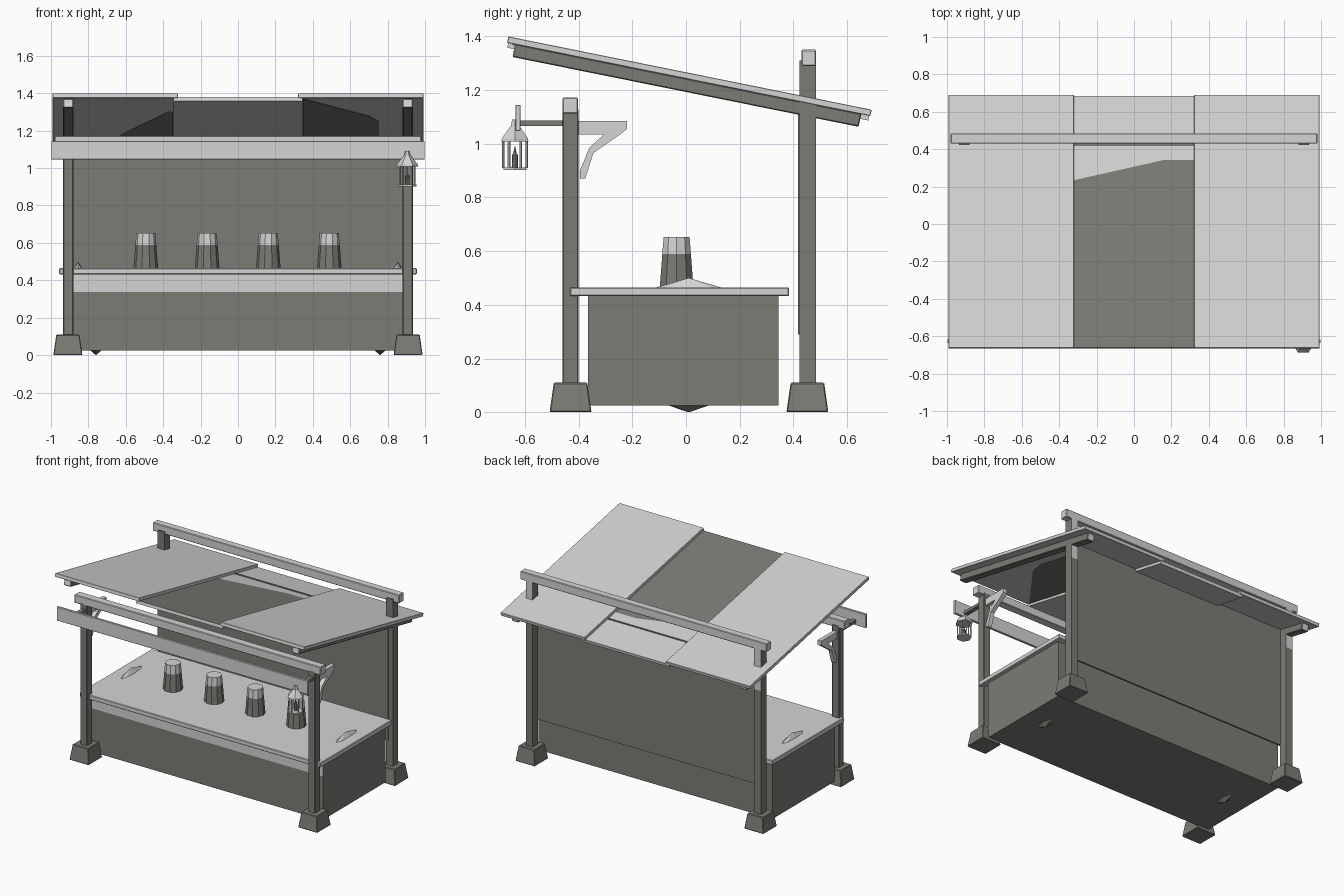
import bpy
import bmesh
import math
from mathutils import Matrix, Vector

cube = bpy.data.objects.get("Cube")
if cube:
    bpy.data.objects.remove(cube)


def material(name, rgb):
    m = bpy.data.materials.new(name)
    m.use_nodes = True
    m.diffuse_color = (*rgb, 1)
    m.node_tree.nodes["Principled BSDF"].inputs["Base Color"].default_value = (*rgb, 1)
    return m


MATS = [material("light grey", (0.66, 0.66, 0.66)),
        material("dark grey", (0.2, 0.2, 0.18))]
LIGHT, DARK = 0, 1


def finish(name, bm, mat=LIGHT, frame=None, bevel=0, rule=None):
    """Colour the faces by rule, place the part and make it an object."""
    bmesh.ops.recalc_face_normals(bm, faces=bm.faces)
    bm.normal_update()
    for f in bm.faces:
        f.material_index = rule(f.calc_center_median(), f.normal) if rule else mat
    if frame:
        bm.transform(frame)
    mesh = bpy.data.meshes.new(name)
    bm.to_mesh(mesh)
    bm.free()
    for m in MATS:
        mesh.materials.append(m)
    ob = bpy.data.objects.new(name, mesh)
    bpy.context.collection.objects.link(ob)
    if bevel:
        mod = ob.modifiers.new("edge", "BEVEL")
        mod.width = bevel
        mod.segments = 1
    return ob


def box(name, x, y, z, mat=LIGHT, frame=None, bevel=0.004, taper=1, cuts=(), rule=None):
    """Box from ranges; the top can be tapered and the sides cut by planes."""
    bm = bmesh.new()
    bmesh.ops.create_cube(bm, size=1)
    for v in bm.verts:
        t = taper if v.co.z > 0 else 1
        v.co = [(r[0] + r[1]) / 2 + c * (r[1] - r[0]) * s
                for r, c, s in zip((x, y, z), v.co, (t, t, 1))]
    for co, no in cuts:
        bmesh.ops.bisect_plane(bm, geom=bm.verts[:] + bm.edges[:] + bm.faces[:],
                               plane_co=co, plane_no=no)
    return finish(name, bm, mat, frame, bevel, rule)


def prism(name, pts, depth, mat=LIGHT, frame=None):
    """Extrude a flat outline along its local z."""
    bm = bmesh.new()
    f = bm.faces.new([bm.verts.new((a, b, 0)) for a, b in pts])
    ext = bmesh.ops.extrude_face_region(bm, geom=[f])["geom"]
    bmesh.ops.translate(bm, vec=(0, 0, depth),
                        verts=[g for g in ext if isinstance(g, bmesh.types.BMVert)])
    return finish(name, bm, mat, frame)


def cone(name, loc, r1, r2, h, sides, mat=LIGHT, scale=(1, 1, 1), spin=0, cut=None, rule=None):
    """Cone or cylinder standing on loc."""
    bm = bmesh.new()
    bmesh.ops.create_cone(bm, cap_ends=True, segments=sides, radius1=r1, radius2=r2, depth=h)
    bm.transform(Matrix.Translation(loc) @ Matrix.Diagonal((*scale, 1))
                 @ Matrix.Rotation(spin, 4, "Z") @ Matrix.Translation((0, 0, h / 2)))
    if cut:
        bmesh.ops.bisect_plane(bm, geom=bm.verts[:] + bm.edges[:] + bm.faces[:],
                               plane_co=(0, 0, cut), plane_no=(0, 0, 1))
    return finish(name, bm, mat, rule=rule)


# Posts, feet and brackets on both sides
BRACKET = [(-0.41, 1.085), (-0.22, 1.085), (-0.22, 1.055), (-0.245, 1.035),
           (-0.345, 0.965), (-0.375, 0.87), (-0.395, 0.87), (-0.395, 0.9),
           (-0.36, 0.985), (-0.305, 1.035), (-0.41, 1.035)]
UPRIGHT = Matrix(((0, 0, 1, 0), (1, 0, 0, 0), (0, 1, 0, 0), (0, 0, 0, 1)))

for side, s in (("left", 1), ("right", -1)):
    px = sorted((s * 0.88, s * 0.935))
    fx = sorted((s * 0.832, s * 0.987))
    box(f"front_foot_{side}", fx, (-0.508, -0.352), (0, 0.11), DARK, taper=0.8)
    box(f"rear_foot_{side}", fx, (0.374, 0.53), (0, 0.11), DARK, taper=0.8)
    box(f"front_post_{side}", px, (-0.46, -0.4), (0.1, 1.13), DARK)
    box(f"rear_post_{side}", px, (0.423, 0.485), (0.1, 1.31), bevel=0,
        cuts=[((0, 0, 1.0), (0, 0, 1))],
        rule=lambda c, n: LIGHT if n.y > 0.5 and c.z > 1.0 else DARK)
    prism(f"bracket_{side}", BRACKET, 0.03, LIGHT,
          Matrix.Translation((s * 0.907 - 0.015, 0, 0)) @ UPRIGHT)
    box(f"board_arm_{side}", (s * 0.907 - 0.015, s * 0.907 + 0.015),
        (-0.62, -0.45), (1.066, 1.087), DARK, bevel=0)
    # Low peaked pieces above and below the counter ends
    cone(f"counter_peak_{side}", (s * 0.855, 0.01, 0.462), 0.13, 0.004, 0.037, 8,
         scale=(0.19, 1, 1))
    cone(f"bottom_peak_{side}", (s * 0.76, 0.01, 0.027), 0.08, 0.004, -0.026, 8, DARK,
         scale=(0.4, 1, 1))

# Cross beams, hanging board and back wall
box("front_beam", (-0.98, 0.98), (-0.46, -0.402), (1.112, 1.172))
box("rear_beam", (-0.98, 0.98), (0.43, 0.485), (1.29, 1.35))
box("hanging_board", (-0.998, 0.998), (-0.635, -0.617), (1.047, 1.145), bevel=0.002)
box("back_wall", (-0.9, 0.9), (0.417, 0.43), (0.29, 1.165), DARK, bevel=0)

# Counter with a pale band along the top of its front
box("counter_body", (-0.93, 0.93), (-0.365, 0.345), (0.025, 0.435), bevel=0,
    cuts=[((0, 0, 0.337), (0, 0, 1))],
    rule=lambda c, n: LIGHT if n.y < -0.5 and c.z > 0.337 else DARK)
box("counter_top", (-0.956, 0.956), (-0.432, 0.384), (0.432, 0.465))

# Cups, pale toward the rim
for i, x in enumerate((-0.493, -0.165, 0.162, 0.488)):
    cone(f"cup_{i + 1}", (x, -0.035, 0.463), 0.066, 0.051, 0.189, 10,
         spin=math.pi / 10, cut=0.59, rule=lambda c, n: LIGHT if c.z > 0.59 else DARK)

# Sloping roof: everything is set out flat, then tilted
ROOF = Matrix.Translation((0, 0.015, 1.263)) @ Matrix.Rotation(math.radians(-11.4), 4, "X")
L = 0.69
box("roof_middle", (-0.345, 0.345), (-L + 0.004, L - 0.004), (-0.042, -0.02),
    frame=ROOF, bevel=0,
    cuts=[((-0.32, 0.228, 0), (0.11, -0.48, 0)), ((0, 0.338, 0), (0, 1, 0))],
    rule=lambda c, n: DARK if n.z > 0.5 and c.y < min(0.338, 0.228 + 0.23 * (c.x + 0.32)) else LIGHT)
for side, s in (("left", 1), ("right", -1)):
    box(f"roof_panel_{side}", sorted((s * 0.322, s * 0.992)), (-L, L), (-0.024, 0),
        frame=ROOF, bevel=0.002)
    box(f"rafter_{side}", sorted((s * 0.88, s * 0.935)), (-0.66, 0.655), (-0.072, -0.022),
        frame=ROOF, rule=lambda c, n: LIGHT if abs(n.y) > 0.5 else DARK)

# Dark painted areas under the side panels
UNDER = ROOF @ Matrix.Translation((0, 0, -0.027))
prism("under_paint_left", [(0.347, -0.67), (0.7, -0.2), (0.75, -0.06), (0.75, 0.4), (0.347, 0.4)],
      0.005, DARK, UNDER)
prism("under_paint_right", [(-0.347, -0.3), (-0.38, -0.3), (-0.6, 0.24), (-0.65, 0.4), (-0.347, 0.4)],
      0.005, DARK, UNDER)

# Hexagonal hanging lantern with a candle
lx, ly = 0.905, -0.637
turn = math.pi / 2
cone("lantern_base", (lx, ly, 0.902), 0.05, 0.05, 0.01, 6, spin=turn)
cone("lantern_collar", (lx, ly, 1.008), 0.058, 0.056, 0.012, 6, spin=turn)
cone("lantern_roof", (lx, ly, 1.02), 0.056, 0.02, 0.045, 6, spin=turn)
cone("lantern_cap", (lx, ly, 1.062), 0.018, 0.012, 0.028, 6, spin=turn)
cone("lantern_candle", (lx, ly, 0.91), 0.012, 0.011, 0.05, 8, DARK)
cone("lantern_flame", (lx, ly, 0.96), 0.007, 0.001, 0.03, 6, DARK)
for k in range(6):
    a = turn + k * math.pi / 3
    cone(f"lantern_bar_{k + 1}", (lx + 0.044 * math.cos(a), ly + 0.044 * math.sin(a), 0.91),
         0.005, 0.005, 0.1, 4)
